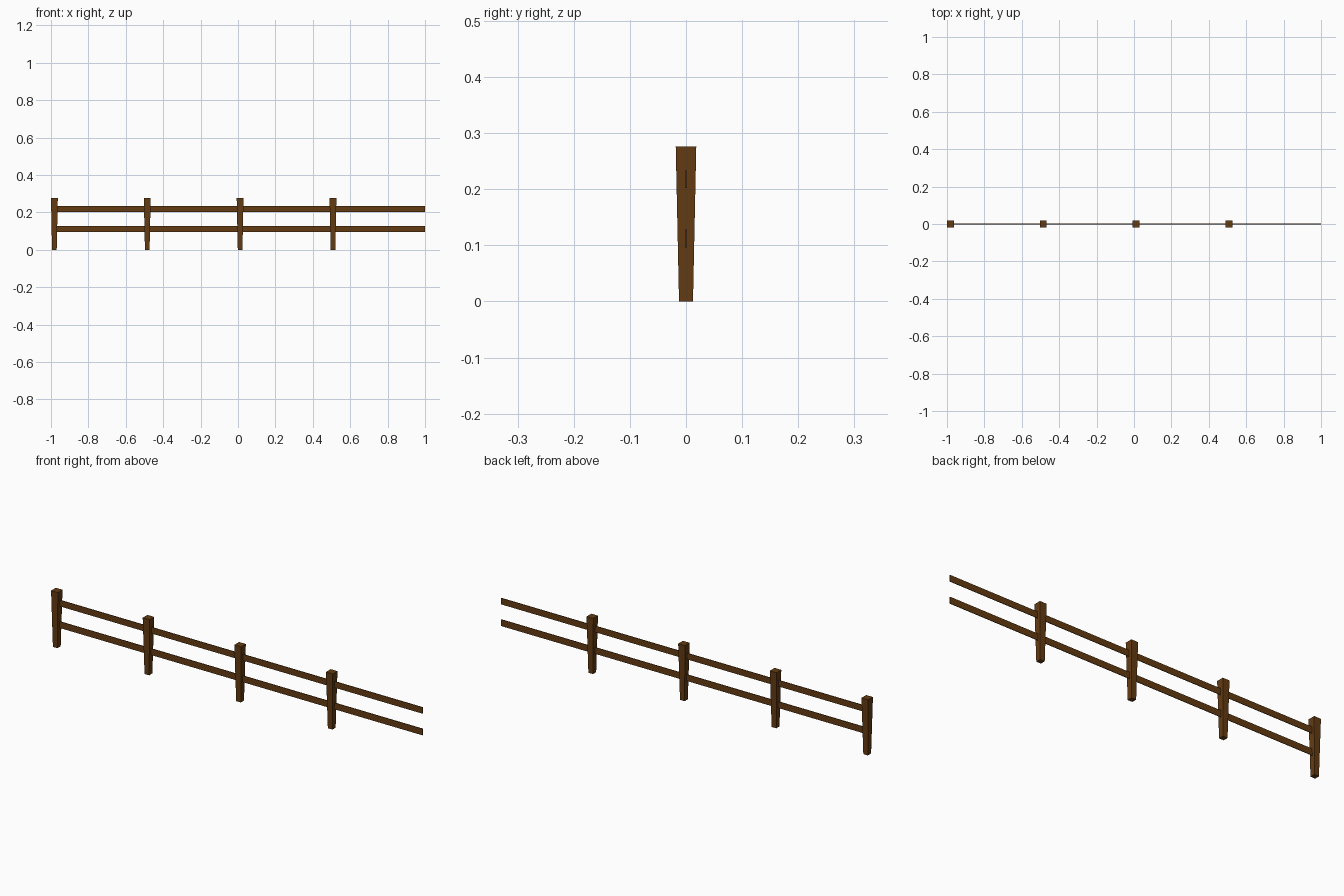
import bpy, bmesh

if "Cube" in bpy.data.objects:
    bpy.data.objects.remove(bpy.data.objects["Cube"])

wood = bpy.data.materials.new("brown_wood")
wood.diffuse_color = (0.125, 0.044, 0.006, 1)
wood.use_nodes = True
wood.node_tree.nodes["Principled BSDF"].inputs["Base Color"].default_value = wood.diffuse_color


def box(name, x0, x1, depth, z0, z1, bottom_scale=1.0):
    """Box spanning x0..x1 and z0..z1, optionally narrowed at the bottom."""
    bm = bmesh.new()
    bmesh.ops.create_cube(bm, size=1)
    for v in bm.verts:
        s = bottom_scale if v.co.z < 0 else 1.0
        v.co.x *= (x1 - x0) * s
        v.co.y *= depth * s
        v.co.z = z0 if v.co.z < 0 else z1
    mesh = bpy.data.meshes.new(name)
    bm.to_mesh(mesh)
    bm.free()
    mesh.materials.append(wood)
    obj = bpy.data.objects.new(name, mesh)
    obj.location.x = (x0 + x1) / 2
    bpy.context.collection.objects.link(obj)
    return obj


# tapered square posts, wider at the top
half = 0.0183
for i in range(4):
    x = -1 + half + i * 0.4965
    box(f"post_{i + 1}", x - half, x + half, 2 * half, 0, 0.276, 0.68)

# two thin flat rails running past the last post
for name, z0, z1 in (("lower_rail", 0.096, 0.128), ("upper_rail", 0.202, 0.233)):
    box(name, -0.985, 1.0, 0.003, z0, z1)
